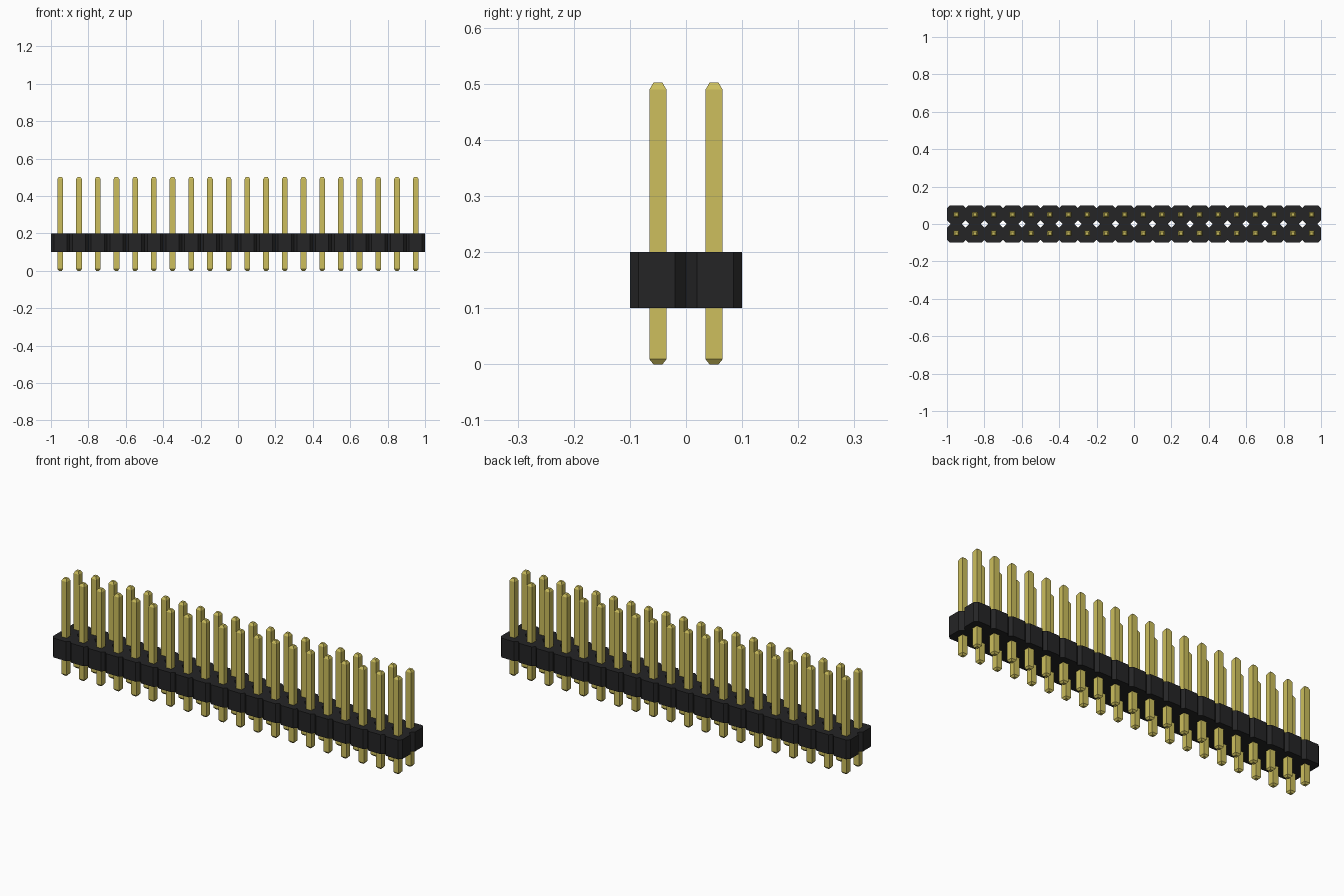
import bpy
import bmesh

cube = bpy.data.objects.get("Cube")
if cube:
    bpy.data.objects.remove(cube, do_unlink=True)

COLUMNS, PITCH = 20, 0.1
BASE_Z, BASE_TOP = 0.1, 0.2
PIN_TOP = 0.502
PIN_HALF, TIP_HALF = 0.0152, 0.008


def make_material(name, rgb):
    mat = bpy.data.materials.new(name)
    mat.use_nodes = True
    color = (*rgb, 1.0)
    mat.diffuse_color = color
    mat.node_tree.nodes["Principled BSDF"].inputs["Base Color"].default_value = color
    return mat


def finish(bm, name, mat):
    bmesh.ops.recalc_face_normals(bm, faces=bm.faces)
    mesh = bpy.data.meshes.new(name)
    bm.to_mesh(mesh)
    bm.free()
    mesh.materials.append(mat)
    obj = bpy.data.objects.new(name, mesh)
    bpy.context.collection.objects.link(obj)
    return obj


black = make_material("black plastic", (0.018, 0.018, 0.019))
gold = make_material("gold metal", (0.61, 0.52, 0.11))

# Pin positions: two rows of columns
columns = [(i - (COLUMNS - 1) / 2) * PITCH for i in range(COLUMNS)]
rows = {"front": -1, "back": 1}

# Housing: joined eight-sided cells, extruded upward as one region
bm = bmesh.new()
half, outer, inner = PITCH / 2, 0.015, 0.02
for cx in columns:
    for side in rows.values():
        outline = [(-half, inner), (-half + inner, 0), (half - inner, 0), (half, inner),
                   (half, PITCH - outer), (half - outer, PITCH),
                   (-half + outer, PITCH), (-half, PITCH - outer)]
        bm.faces.new([bm.verts.new((cx + x, side * y, BASE_Z)) for x, y in outline])
bmesh.ops.remove_doubles(bm, verts=bm.verts, dist=0.0001)
bmesh.ops.recalc_face_normals(bm, faces=bm.faces)
bottom = list(bm.faces)
result = bmesh.ops.extrude_face_region(bm, geom=bottom, use_keep_orig=True)
top_verts = [v for v in result["geom"] if isinstance(v, bmesh.types.BMVert)]
bmesh.ops.translate(bm, verts=top_verts, vec=(0, 0, BASE_TOP - BASE_Z))
finish(bm, "housing", black)


# Pin: square post with tapered tips at both ends
def add_pin(bm, cx, cy):
    sections = [(0, TIP_HALF), (0.009, PIN_HALF),
                (PIN_TOP - 0.0125, PIN_HALF), (PIN_TOP, TIP_HALF)]
    rings = [[bm.verts.new((cx + sx * r, cy + sy * r, z))
              for sx, sy in ((-1, -1), (1, -1), (1, 1), (-1, 1))]
             for z, r in sections]
    bm.faces.new(rings[0][::-1])
    bm.faces.new(rings[-1])
    for low, high in zip(rings, rings[1:]):
        for i in range(4):
            j = (i + 1) % 4
            bm.faces.new((low[i], low[j], high[j], high[i]))


for row, side in rows.items():
    bm = bmesh.new()
    for cx in columns:
        add_pin(bm, cx, side * half)
    finish(bm, row + "_pin_row", gold)
